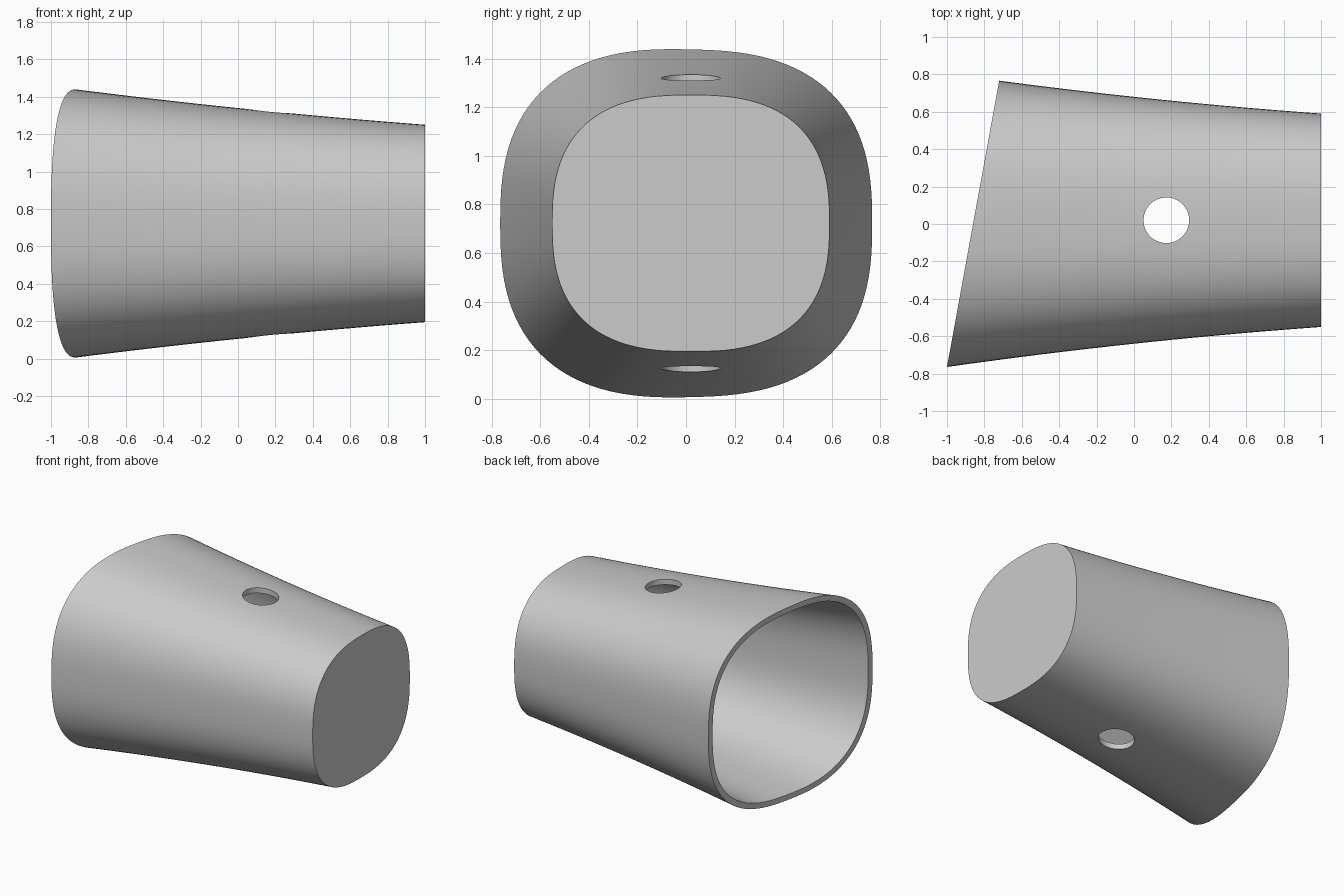
import bpy, bmesh, math

cube = bpy.data.objects.get("Cube")
if cube:
    bpy.data.objects.remove(cube, do_unlink=True)

SEGS, RINGS = 112, 20
CY, CZ = 0.02, 0.7225      # axis of the sleeve
WALL = 0.04
POWER = 2 / 2.6            # rounded-square cross-section


def signed_pow(v):
    return math.copysign(abs(v) ** POWER, v)


def point(angle, t, inset):
    """Point on the tapered wall: t = 0 at the closed end, 1 at the slanted mouth."""
    start = 1 - inset
    x = start
    for _ in range(12):
        half_y = 0.66 - 0.107 * x + 0.0175 * x * x - inset
        half_z = 0.617 - 0.103 * x + 0.0139 * x * x - inset
        y = CY + half_y * signed_pow(math.cos(angle))
        z = CZ + half_z * signed_pow(math.sin(angle))
        mouth = -0.8605 + 0.1824 * y
        x = start + t * (mouth - start)
    return x, y, z


# Hollow body: outer wall out to the mouth, then inner wall back to the end
bm = bmesh.new()
stations = [(i / RINGS, 0) for i in range(RINGS + 1)]
stations += [(i / RINGS, WALL) for i in range(RINGS, -1, -1)]
rings = [[bm.verts.new(point(math.tau * k / SEGS, t, inset)) for k in range(SEGS)]
         for t, inset in stations]
for a, b in zip(rings, rings[1:]):
    for k in range(SEGS):
        n = (k + 1) % SEGS
        bm.faces.new((a[k], a[n], b[n], b[k]))
bm.faces.new(rings[0])
bm.faces.new(rings[-1])
bmesh.ops.recalc_face_normals(bm, faces=bm.faces)
mesh = bpy.data.meshes.new("tapered_sleeve")
bm.to_mesh(mesh)
bm.free()
sleeve = bpy.data.objects.new("tapered_sleeve", mesh)
bpy.context.collection.objects.link(sleeve)

# Grey material
grey = bpy.data.materials.new("light_grey")
grey.use_nodes = True
colour = (0.6, 0.6, 0.6, 1)
grey.diffuse_color = colour
grey.node_tree.nodes["Principled BSDF"].inputs["Base Color"].default_value = colour
mesh.materials.append(grey)

# Round hole through the top and bottom walls
bpy.ops.mesh.primitive_cylinder_add(vertices=64, radius=0.122, depth=3,
                                    location=(0.173, CY, CZ))
cutter = bpy.context.object
cutter.name = "hole_cutter"
cutter.hide_render = True
cutter.data.materials.append(grey)

bpy.ops.object.select_all(action="DESELECT")
sleeve.select_set(True)
bpy.context.view_layer.objects.active = sleeve
cut = sleeve.modifiers.new("through_hole", "BOOLEAN")
cut.operation = "DIFFERENCE"
cut.solver = "EXACT"
cut.object = cutter
bpy.ops.object.modifier_apply(modifier=cut.name)
bpy.data.objects.remove(cutter, do_unlink=True)

bpy.ops.object.shade_smooth_by_angle(angle=math.radians(35))
